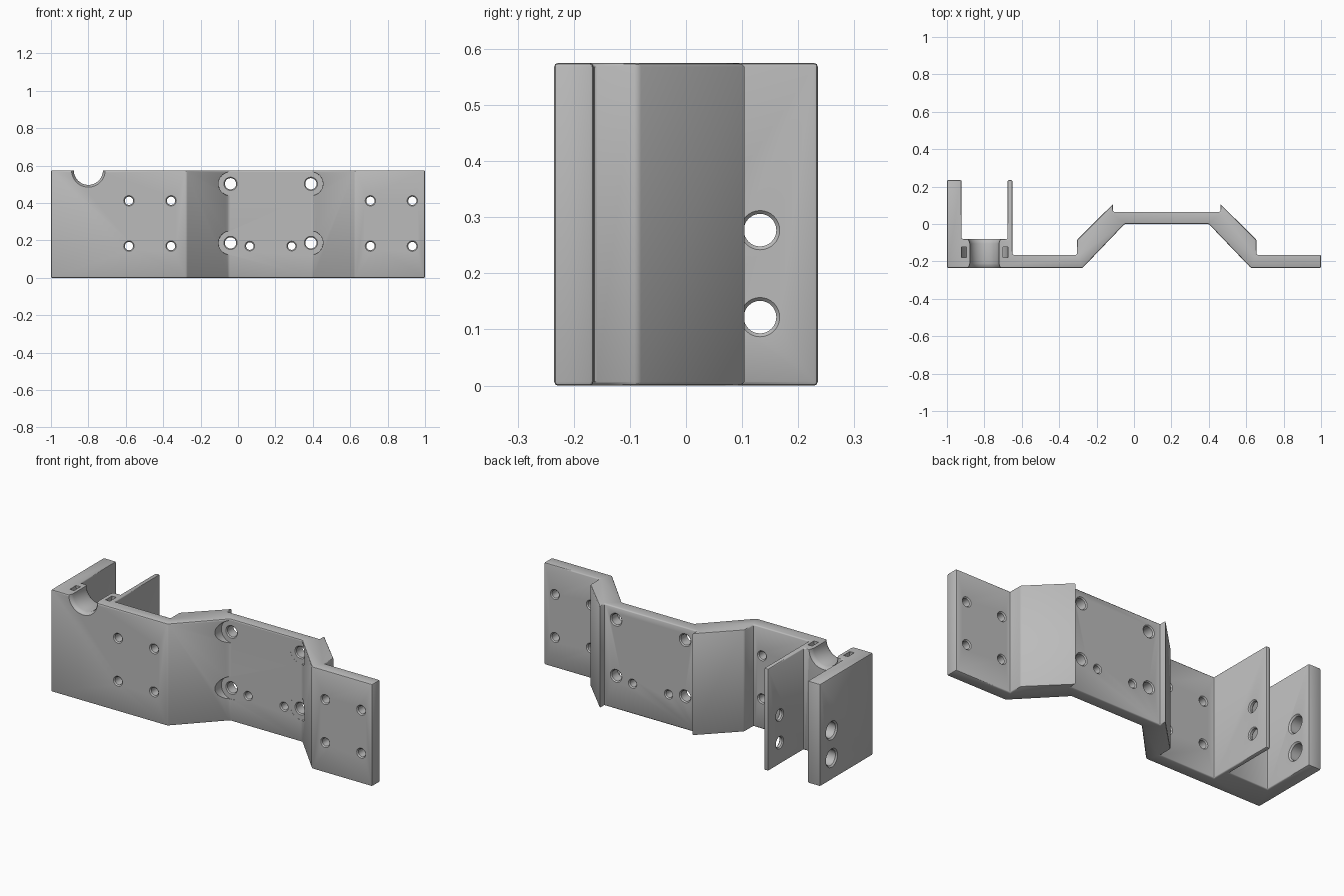
import bpy, bmesh, math
from mathutils import Vector

if "Cube" in bpy.data.objects:
    bpy.data.objects.remove(bpy.data.objects["Cube"], do_unlink=True)

H = 0.575
grey = bpy.data.materials.new("plain grey")
grey.use_nodes = True
grey.diffuse_color = (0.5, 0.5, 0.5, 1)
grey.node_tree.nodes["Principled BSDF"].inputs["Base Color"].default_value = (0.5, 0.5, 0.5, 1)


def make_object(name, bm):
    bmesh.ops.recalc_face_normals(bm, faces=bm.faces)
    mesh = bpy.data.meshes.new(name)
    bm.to_mesh(mesh)
    bm.free()
    mesh.materials.append(grey)
    obj = bpy.data.objects.new(name, mesh)
    bpy.context.collection.objects.link(obj)
    return obj


def lathe_cut(axis, centre, profile, steps=32):
    """Spin a closed (position, radius) profile about a line along x or y and cut it away."""
    u, z = centre
    bm = bmesh.new()
    if axis == 'y':
        pts, pivot, direction = [(u + r, a, z) for a, r in profile], (u, 0, z), (0, 1, 0)
    else:
        pts, pivot, direction = [(a, u + r, z) for a, r in profile], (0, u, z), (1, 0, 0)
    verts = [bm.verts.new(p) for p in pts]
    edges = [bm.edges.new((verts[i - 1], v)) for i, v in enumerate(verts)
             if profile[i - 1][1] or profile[i][1]]
    bmesh.ops.spin(bm, geom=verts + edges, cent=pivot, axis=direction,
                   angle=math.tau, steps=steps)
    bmesh.ops.remove_doubles(bm, verts=bm.verts, dist=1e-5)
    cutter = make_object("cutter", bm)
    cutter.hide_render = True
    mod = bracket.modifiers.new("cut", 'BOOLEAN')
    mod.operation, mod.solver, mod.object = 'DIFFERENCE', 'EXACT', cutter
    bpy.context.view_layer.objects.active = bracket
    bpy.ops.object.modifier_apply(modifier=mod.name)
    bpy.data.objects.remove(cutter, do_unlink=True)


def hole(axis, centre, start, end, r, ch=0.006):
    """Through hole with a chamfer at both mouths."""
    e = 0.01
    lathe_cut(axis, centre, [(start - e, 0), (start - e, r + ch + e), (start + ch, r),
                             (end - ch, r), (end + e, r + ch + e), (end + e, 0)])


# Bent plate with two end walls, as one plan outline
outline = [(-1, -0.235), (-0.275, -0.235), (-0.05, 0), (0.4, 0), (0.625, -0.235),
           (1, -0.235), (1, -0.165), (0.655, -0.165), (0.655, -0.085),
           (0.462, 0.107), (0.462, 0.065), (-0.112, 0.065), (-0.112, 0.107),
           (-0.305, -0.085), (-0.305, -0.165), (-0.65, -0.165), (-0.65, 0.235),
           (-0.676, 0.235), (-0.676, -0.08), (-0.922, -0.08), (-0.922, 0.235), (-1, 0.235)]
bm = bmesh.new()
base = bm.faces.new([bm.verts.new((x, y, 0)) for x, y in outline])
top = bmesh.ops.extrude_face_region(bm, geom=[base])["geom"]
bmesh.ops.translate(bm, vec=Vector((0, 0, H)),
                    verts=[v for v in top if isinstance(v, bmesh.types.BMVert)])
bmesh.ops.recalc_face_normals(bm, faces=bm.faces)
bmesh.ops.bevel(bm, geom=bm.edges[:], offset=0.007, segments=2, profile=0.5,
                affect='EDGES', clamp_overlap=True)
bracket = make_object("bracket", bm)

# Cable groove with flared mouths, and the curved tie slot beneath it
lathe_cut('y', (-0.8, H), [(-0.25, 0), (-0.25, 0.1), (-0.235, 0.09), (-0.225, 0.082),
                           (-0.21, 0.078), (-0.105, 0.078), (-0.09, 0.082),
                           (-0.08, 0.09), (-0.065, 0.1), (-0.065, 0)], 48)
lathe_cut('y', (-0.798, H), [(-0.178, 0.098), (-0.178, 0.125),
                             (-0.122, 0.125), (-0.122, 0.098)], 48)

# Screw holes with head pockets in the raised centre
for x in (-0.04, 0.39):
    for z in (0.187, 0.503):
        lathe_cut('y', (x, z), [(-0.3, 0), (-0.3, 0.066), (0.0005, 0.064), (0.0005, 0)])
        hole('y', (x, z), 0, 0.065, 0.03)

# Small holes in the centre and the two feet
for x in (0.063, 0.287):
    hole('y', (x, 0.17), 0, 0.065, 0.02)
for x in (-0.583, -0.358, 0.708, 0.932):
    for z in (0.17, 0.412):
        hole('y', (x, z), -0.235, -0.165, 0.022)

# Holes through the thin and thick end walls
for z in (0.122, 0.277):
    hole('x', (0.132, z), -0.676, -0.65, 0.029)
    hole('x', (0.132, z), -1, -0.922, 0.044, 0.008)

bpy.ops.object.select_all(action='DESELECT')
bracket.select_set(True)
bpy.context.view_layer.objects.active = bracket
bpy.ops.object.shade_smooth_by_angle(angle=math.radians(35))
